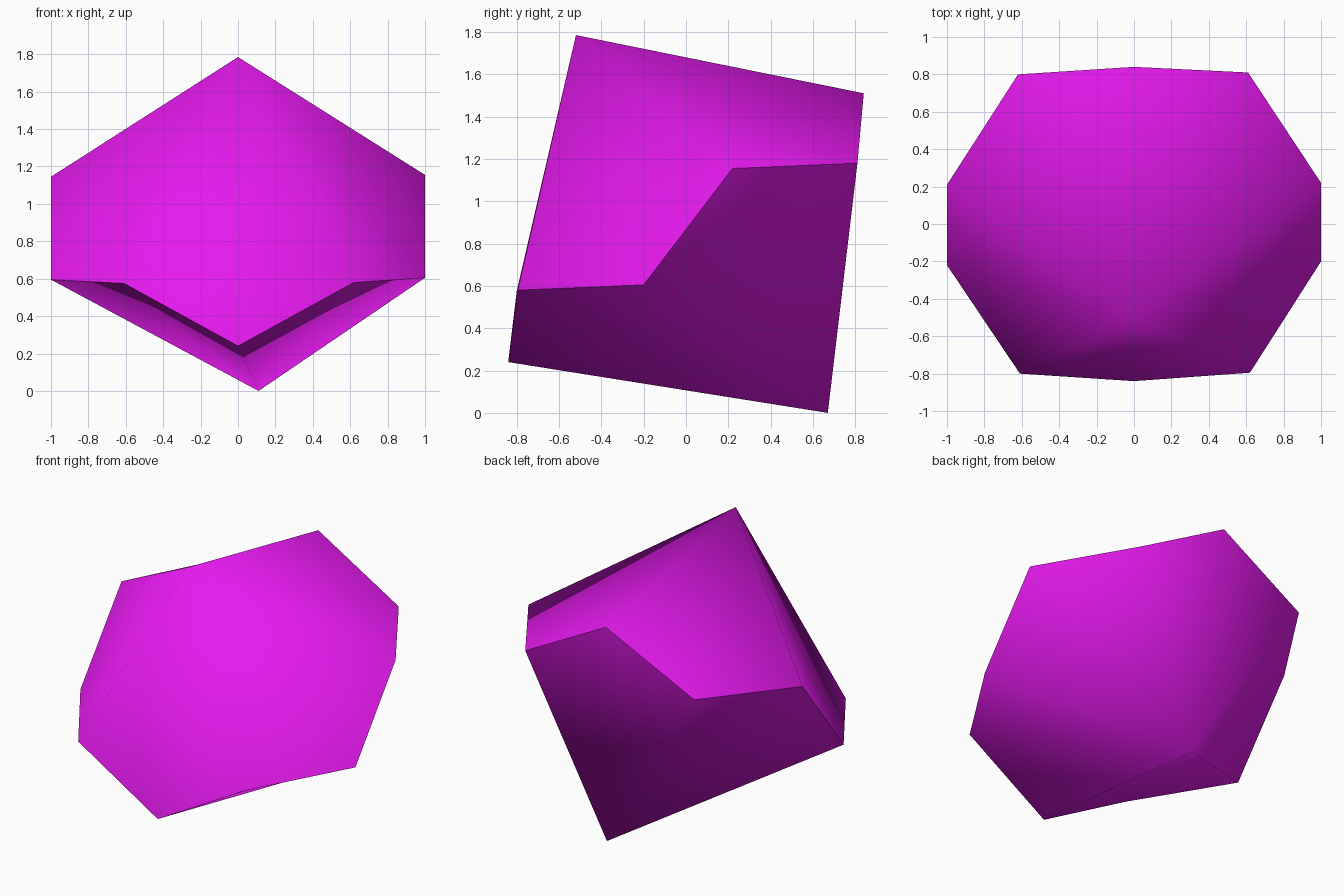
import bpy, bmesh

if "Cube" in bpy.data.objects:
    bpy.data.objects.remove(bpy.data.objects["Cube"])

# Zigzag belt of the ten-sided die, anticlockwise seen from above
BELT = [(0, 0.84, 1.51), (-0.62, 0.80, 1.18), (-1, 0.21, 1.145), (-1, -0.22, 0.595),
        (-0.61, -0.80, 0.575), (0, -0.84, 0.24), (0.62, -0.795, 0.58),
        (1, -0.20, 0.605), (1, 0.22, 1.155), (0.61, 0.81, 1.18)]
TOP, BOTTOM = (0, -0.52, 1.785), (0.11, 0.67, 0)

bm = bmesh.new()
belt = [bm.verts.new(p) for p in BELT]
top, bottom = bm.verts.new(TOP), bm.verts.new(BOTTOM)

# Five kite faces around each apex, interlocking along the belt
for i in range(10):
    a, b, c = (belt[(i + k) % 10] for k in range(3))
    face = bm.faces.new((top, a, b, c) if i % 2 == 0 else (bottom, c, b, a))
    face.smooth = True

# Soft ridges towards the apexes, sharp belt edges
for e in bm.edges:
    e.smooth = top in e.verts or bottom in e.verts

mesh = bpy.data.meshes.new("ten_sided_die")
bm.to_mesh(mesh)
bm.free()
die = bpy.data.objects.new("ten_sided_die", mesh)
bpy.context.collection.objects.link(die)

# Magenta plastic
mat = bpy.data.materials.new("magenta_plastic")
mat.diffuse_color = (0.78, 0.01, 0.85, 1)
mat.use_nodes = True
mat.node_tree.nodes["Principled BSDF"].inputs["Base Color"].default_value = mat.diffuse_color
mesh.materials.append(mat)
